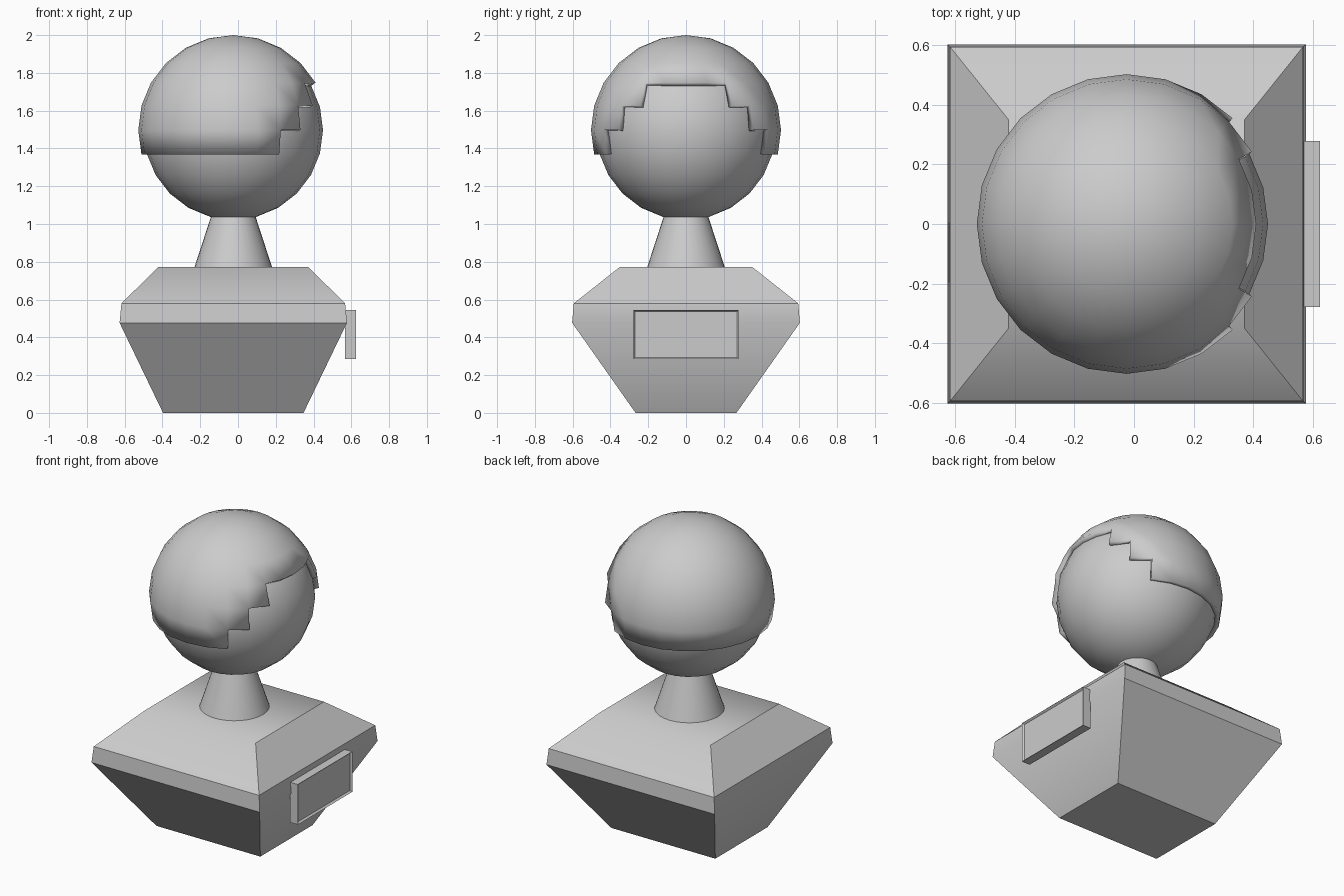
import bpy, bmesh, math
from mathutils import Matrix, Vector

if "Cube" in bpy.data.objects:
    bpy.data.objects.remove(bpy.data.objects["Cube"])

CX = -0.025            # axis of the bust (the plate shifts the overall centre)
HEAD = Vector((CX, 0, 1.497))


def make(name, bm, loc=(0, 0, 0), smooth=None):
    bmesh.ops.recalc_face_normals(bm, faces=bm.faces)
    me = bpy.data.meshes.new(name)
    bm.to_mesh(me)
    bm.free()
    ob = bpy.data.objects.new(name, me)
    ob.location = loc
    bpy.context.collection.objects.link(ob)
    if smooth:
        bpy.ops.object.select_all(action='DESELECT')
        bpy.context.view_layer.objects.active = ob
        ob.select_set(True)
        bpy.ops.object.shade_smooth_by_angle(angle=math.radians(smooth))
    return ob


def sphere(radius):
    bm = bmesh.new()
    bmesh.ops.create_uvsphere(bm, u_segments=24, v_segments=12, radius=radius)
    return bm


# shoulders: stacked rectangles (z, half width x, half width y)
bm = bmesh.new()
rows = []
for z, hx, hy in [(0, .372, .267), (.477, .602, .603), (.58, .592, .594), (.773, .396, .35)]:
    rows.append([bm.verts.new((sx * hx, sy * hy, z))
                 for sx, sy in ((-1, -1), (1, -1), (1, 1), (-1, 1))])
for a, b in zip(rows, rows[1:]):
    for i in range(4):
        j = (i + 1) % 4
        bm.faces.new((a[i], a[j], b[j], b[i]))
bm.faces.new(rows[0][::-1])
bm.faces.new(rows[-1])
make("shoulders", bm, (CX, 0, 0), 39.5)

# neck: tapered, running slightly into the head
bm = bmesh.new()
bmesh.ops.create_cone(bm, cap_ends=True, segments=32, radius1=.205, radius2=.102, depth=.315)
make("neck", bm, (CX, 0, .773 + .1575), 40)

# head
make("head", sphere(.475), HEAD, 40)

# hair: slightly larger sphere with a stepped opening around the face (+x)
R = .503
bm = sphere(R)
drop = []
for f in bm.faces:
    c = f.calc_center_median()
    phi = abs(math.degrees(math.atan2(c.y, c.x)))
    lat = math.degrees(math.asin(c.z / c.length))
    floor = 30 if phi < 30 else 15 if phi < 45 else 0 if phi < 60 else -15
    if lat < floor:
        drop.append(f)
bmesh.ops.delete(bm, geom=drop, context='FACES')
hair = make("hair", bm, HEAD, 40)
sol = hair.modifiers.new("thickness", 'SOLIDIFY')
sol.thickness = .04
sol.offset = -1

# name plate with a shallow recessed panel
bm = bmesh.new()
bmesh.ops.create_cube(bm, size=1, matrix=Matrix.Diagonal((.058, .558, .26, 1)))
bm.normal_update()
front = max(bm.faces, key=lambda f: f.normal.x)
bmesh.ops.inset_region(bm, faces=[front], thickness=.013)
bmesh.ops.translate(bm, verts=front.verts, vec=(-.012, 0, 0))
make("plate", bm, (.595, 0, .415))
